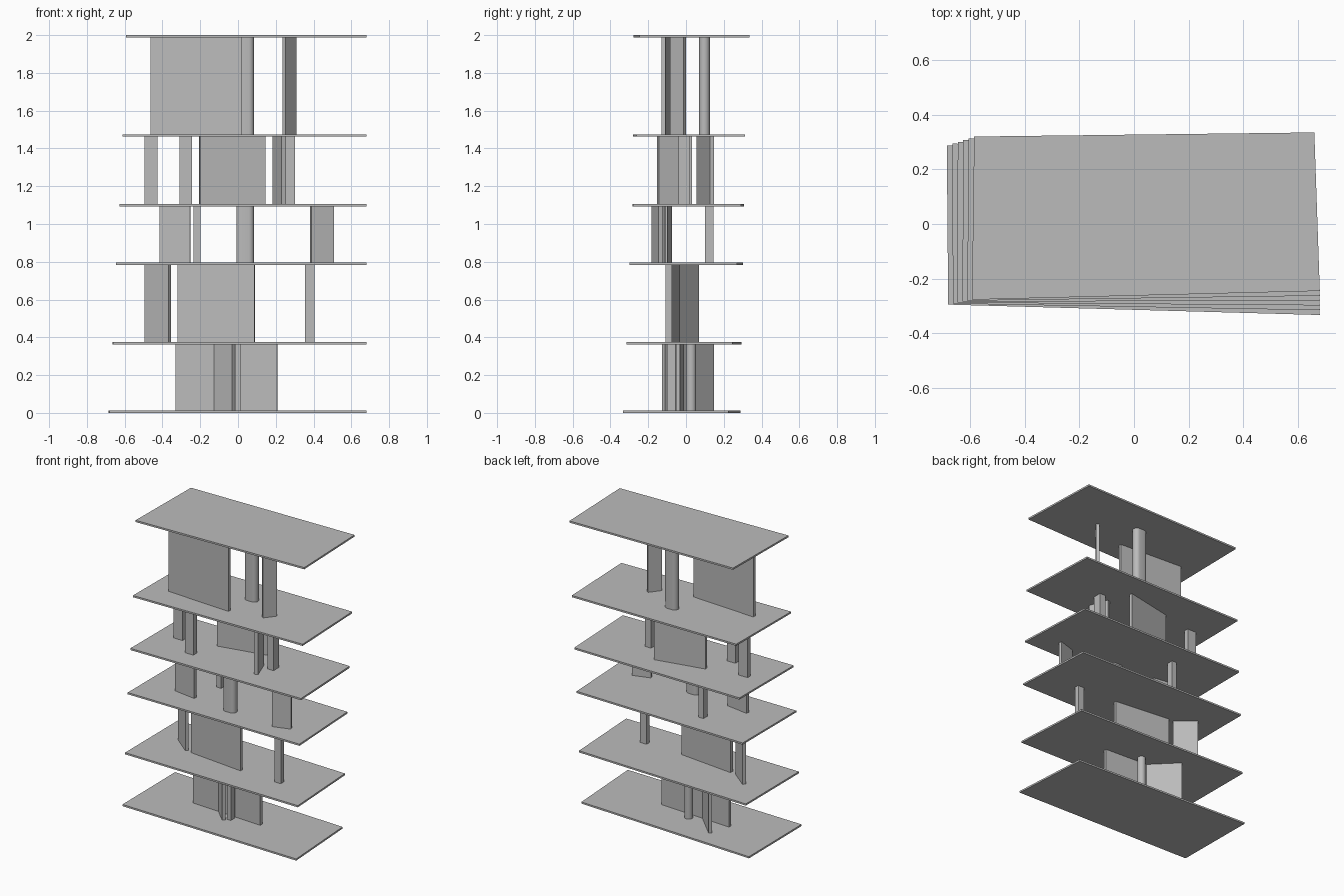
import bpy
import bmesh
import math
from mathutils import Vector

cube = bpy.data.objects.get("Cube")
if cube:
    bpy.data.objects.remove(cube, do_unlink=True)

grey = bpy.data.materials.new("concrete_grey")
grey.use_nodes = True
grey.diffuse_color = (0.5, 0.5, 0.5, 1)
grey.node_tree.nodes["Principled BSDF"].inputs["Base Color"].default_value = (0.5, 0.5, 0.5, 1)

SLAB = 0.012
TOPS = [SLAB, 0.375, 0.795, 1.105, 1.475, 2.0]


def prism(name, outline, z0, z1, smooth=False):
    """Extrude a counter-clockwise plan outline from z0 to z1."""
    bm = bmesh.new()
    base = bm.faces.new([bm.verts.new((x, y, z0)) for x, y in outline])
    ext = bmesh.ops.extrude_face_region(bm, geom=[base])
    moved = [v for v in ext["geom"] if isinstance(v, bmesh.types.BMVert)]
    bmesh.ops.translate(bm, verts=moved, vec=(0, 0, z1 - z0))
    bmesh.ops.recalc_face_normals(bm, faces=bm.faces)
    mesh = bpy.data.meshes.new(name)
    bm.to_mesh(mesh)
    bm.free()
    mesh.materials.append(grey)
    obj = bpy.data.objects.new(name, mesh)
    bpy.context.collection.objects.link(obj)
    if smooth:
        bpy.ops.object.select_all(action="DESELECT")
        obj.select_set(True)
        bpy.context.view_layer.objects.active = obj
        bpy.ops.object.shade_smooth_by_angle(angle=math.radians(40))
    return obj


def storey(level):
    return TOPS[level], TOPS[level + 1] - SLAB


def wall(name, level, start, end, thick=0.022):
    """Thin upright wall along a plan line."""
    a, b = Vector(start), Vector(end)
    d = (b - a).normalized()
    n = Vector((-d.y, d.x)) * thick / 2
    prism(name, [a - n, b - n, b + n, a + n], *storey(level))


def pillar(name, level, x, y, width, depth):
    wall(name, level, (x - width / 2, y), (x + width / 2, y), depth)


def round_column(name, level, x, y, radius, flat=0.0, steps=12):
    """Column with half-round ends, stretched along x by the flat half-length."""
    outline = []
    for side in (1, -1):
        for i in range(steps + (flat > 0)):
            t = math.pi * (i / steps - 0.5)
            outline.append((x + side * (flat + radius * math.cos(t)),
                            y + side * radius * math.sin(t)))
    prism(name, outline, *storey(level), smooth=True)


# Floor slabs, gradually twisting from the lowest to the roof
lowest = [(-0.68, -0.295), (0.68, -0.333), (0.645, 0.225), (-0.685, 0.288)]
roof = [(-0.593, -0.277), (0.68, -0.245), (0.66, 0.335), (-0.585, 0.32)]
for i, top in enumerate(TOPS):
    t = i / (len(TOPS) - 1)
    outline = [Vector(a).lerp(Vector(b), t) for a, b in zip(lowest, roof)]
    prism(f"floor_slab_{i + 1}", outline, top - SLAB, top)

# First storey
wall("first_long_wall", 0, (-0.33, -0.012), (0.208, -0.043))
wall("first_diagonal_wall", 0, (-0.285, 0.14), (-0.025, -0.12))
round_column("first_round_column", 0, -0.04, 0.027, 0.027)
pillar("first_pillar", 0, 0.0, -0.078, 0.03, 0.045)

# Second storey
wall("second_long_wall", 1, (-0.32, -0.043), (0.088, -0.087))
wall("second_diagonal_wall", 1, (-0.488, 0.06), (-0.362, -0.042))
pillar("second_pillar", 1, 0.38, -0.092, 0.05, 0.035)

# Third storey
wall("third_right_panel", 2, (-0.413, -0.085), (-0.252, -0.11))
wall("third_left_panel", 2, (0.385, -0.172), (0.505, -0.135))
round_column("third_oval_column", 2, 0.038, -0.137, 0.028, 0.019)
pillar("third_pillar", 2, -0.217, 0.122, 0.036, 0.045)

# Fourth storey
wall("fourth_long_wall", 3, (-0.203, 0.067), (0.143, 0.138))
wall("fourth_cross_wall", 3, (0.243, -0.148), (0.195, -0.018), 0.026)
pillar("fourth_outer_pillar", 3, -0.46, 0.015, 0.07, 0.032)
pillar("fourth_front_pillar", 3, -0.277, -0.12, 0.065, 0.04)
pillar("fourth_left_pillar", 3, 0.278, -0.01, 0.046, 0.06)

# Fifth storey
wall("fifth_long_wall", 4, (-0.462, -0.09), (0.018, -0.12))
wall("fifth_diagonal_wall", 4, (0.243, -0.078), (0.3, -0.006))
round_column("fifth_oval_column", 4, 0.038, 0.098, 0.028, 0.019)
